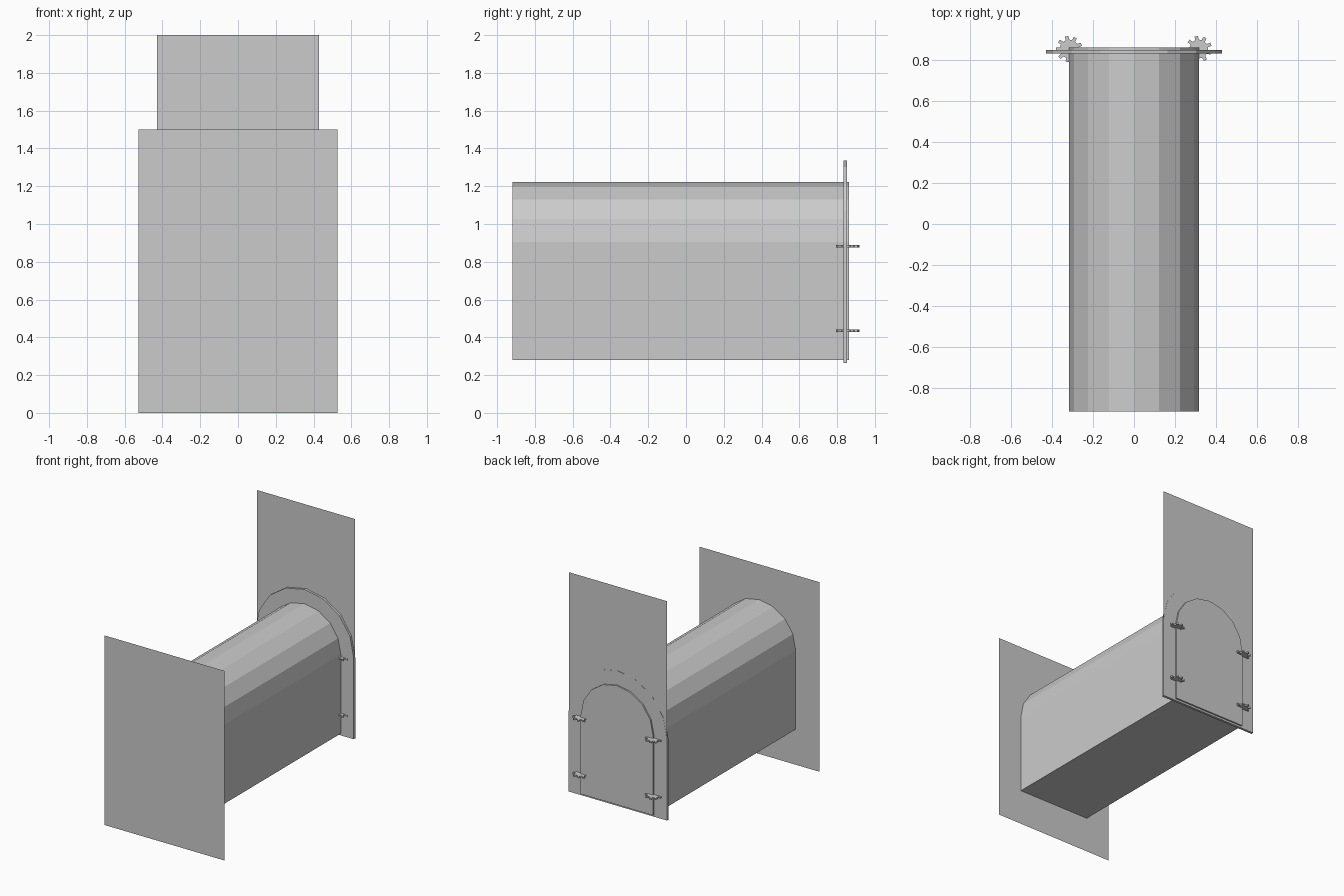
import bpy
import bmesh
from math import sin, cos, pi

if "Cube" in bpy.data.objects:
    bpy.data.objects.remove(bpy.data.objects["Cube"])


def extruded(name, outline, to_3d, depth):
    """Solid (or single face when depth is None) from a 2D outline."""
    bm = bmesh.new()
    face = bm.faces.new([bm.verts.new(to_3d(a, b)) for a, b in outline])
    if depth is not None:
        new = bmesh.ops.extrude_face_region(bm, geom=[face], use_keep_orig=True)["geom"]
        bmesh.ops.translate(bm, vec=depth,
                            verts=[v for v in new if isinstance(v, bmesh.types.BMVert)])
    bmesh.ops.recalc_face_normals(bm, faces=bm.faces)
    mesh = bpy.data.meshes.new(name)
    bm.to_mesh(mesh)
    bm.free()
    obj = bpy.data.objects.new(name, mesh)
    bpy.context.collection.objects.link(obj)
    return obj


def arch(radius, bottom, spring=0.905, segments=8):
    """Outline with straight sides and a faceted half-round top."""
    top = [(radius * cos(pi * i / segments), spring + radius * sin(pi * i / segments))
           for i in range(segments + 1)]
    return [(radius, bottom)] + top + [(-radius, bottom)]


def gear(outer, root, teeth):
    pts = []
    for i in range(teeth):
        for frac, r in ((-0.28, root), (-0.18, outer), (0.18, outer), (0.28, root)):
            a = pi / 2 + 0.2 + 2 * pi * (i + frac) / teeth
            pts.append((r * cos(a), r * sin(a)))
    return pts


def rect(half, low, high):
    return [(-half, low), (half, low), (half, high), (-half, high)]


def upright(y):
    return lambda x, z: (x, y, z)


# Arched tunnel, closed at both ends
extruded("tunnel", arch(0.317, 0.28), upright(-0.918), (0, 1.782, 0))

# Arched flange around the back end
extruded("back_flange", arch(0.43, 0.265), upright(0.833), (0, 0.019, 0))

# Thin wall panels at the front and back
extruded("front_panel", rect(0.527, 0.0, 1.5), upright(-0.919), None)
extruded("back_panel", rect(0.43, 0.265, 2.0), upright(0.851), None)

# Flat toothed wheels at the edges of the back door
for side in (-1, 1):
    for level, z in (("lower", 0.435), ("upper", 0.882)):
        side_name = "left" if side < 0 else "right"
        extruded(f"{level}_{side_name}_gear", gear(0.064, 0.046, 9),
                 lambda a, b: (side * 0.317 + a, 0.856 + b, z - 0.006), (0, 0, 0.012))
